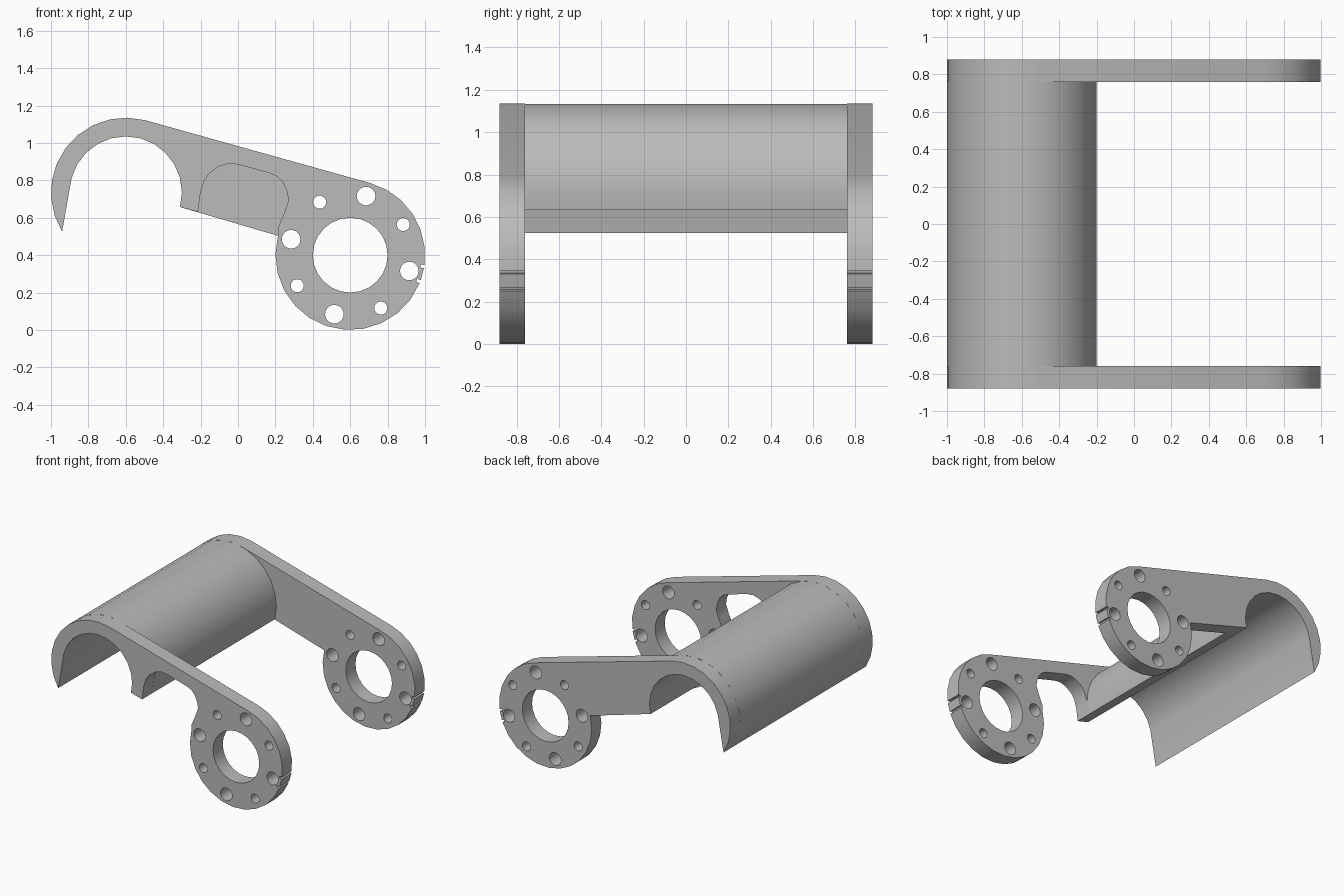
import bpy, bmesh
from math import radians, cos, sin, ceil
from mathutils import Matrix

cube = bpy.data.objects.get("Cube")
if cube:
    bpy.data.objects.remove(cube, do_unlink=True)

grey = bpy.data.materials.new("satin_grey")
grey.use_nodes = True
colour = (0.5, 0.5, 0.5, 1)
grey.diffuse_color = colour
grey.node_tree.nodes["Principled BSDF"].inputs["Base Color"].default_value = colour

HOOK, RING = (-0.6, 0.735), (0.6, 0.4)
OUTER, INNER = 0.4, 0.3
PLATE_Y, PLATE_HALF = 0.82, 0.06


def polar(centre, radius, angle):
    a = radians(angle)
    return (centre[0] + radius * cos(a), centre[1] + radius * sin(a))


def arc(centre, radius, start, end, step=15):
    n = max(1, ceil(abs(end - start) / step - 0.01))
    return [polar(centre, radius, start + (end - start) * i / n) for i in range(n + 1)]


def circle(centre, radius, step=15):
    return arc(centre, radius, 0, 360, step)[:-1]


def extrude(name, loops, y, half, capped=True):
    """Extrude closed x-z outlines (first outer, then holes) along y."""
    curve = bpy.data.curves.new(name, 'CURVE')
    curve.dimensions = '2D'
    curve.fill_mode = 'BOTH' if capped else 'NONE'
    curve.extrude = half
    for loop in loops:
        spline = curve.splines.new('POLY')
        spline.points.add(len(loop) - 1)
        for point, (x, z) in zip(spline.points, loop):
            point.co = (x, z, 0, 1)
        spline.use_cyclic_u = True
    obj = bpy.data.objects.new(name, curve)
    bpy.context.collection.objects.link(obj)
    bpy.ops.object.select_all(action='DESELECT')
    obj.select_set(True)
    bpy.context.view_layer.objects.active = obj
    bpy.ops.object.convert(target='MESH')
    obj = bpy.context.view_layer.objects.active
    mesh = obj.data
    mesh.transform(Matrix.Translation((0, y, 0)) @ Matrix.Rotation(radians(90), 4, 'X'))
    bm = bmesh.new()
    bm.from_mesh(mesh)
    bmesh.ops.remove_doubles(bm, verts=bm.verts, dist=0.0002)
    bmesh.ops.recalc_face_normals(bm, faces=bm.faces)
    bm.to_mesh(mesh)
    bm.free()
    mesh.materials.clear()
    mesh.materials.append(grey)
    bpy.ops.object.shade_smooth_by_angle(angle=radians(30))
    return obj


# Shared outline pieces: hooked shell, and ring rim with two thin slits
TIP = 211.7
inner_arc = arc(HOOK, INNER, -15, 165)
rim = arc(RING, OUTER, 75, -7.5)
for top, bottom, following in ((-7.5, -10, -19.5), (-19.5, -22, -195)):
    rim += [polar(RING, 0.38, top), polar(RING, 0.38, bottom)]
    rim += arc(RING, OUTER, bottom, following)

# Centre bore and alternating large and small bolt holes
holes = [circle(RING, 0.2)]
for i in range(8):
    holes.append(circle(polar(RING, 0.327, 30 + 45 * i),
                        0.05 if i % 2 else 0.035, 20))

# Arched clearance on the front plate, running from ring to shell
arch = [(0.215, 0.55), (0.245, 0.62), (0.27, 0.69), (0.262, 0.74), (0.24, 0.79),
        (0.21, 0.82), (0.17, 0.838), (0, 0.885), (-0.05, 0.89), (-0.1, 0.875),
        (-0.15, 0.84), (-0.18, 0.8), (-0.2, 0.735), polar(HOOK, OUTER, -15)]

# Side plates
for name, side, notch in (("front_plate", -1, arch), ("back_plate", 1, [])):
    outline = arc(HOOK, OUTER, TIP, 75) + rim + notch + inner_arc
    extrude(name, [outline] + holes, side * PLATE_Y, PLATE_HALF)

# Curved shell joining the plates
shell = arc(HOOK, OUTER, TIP, -15) + inner_arc
extrude("curved_shell", [shell], 0, PLATE_Y - PLATE_HALF, capped=False)
